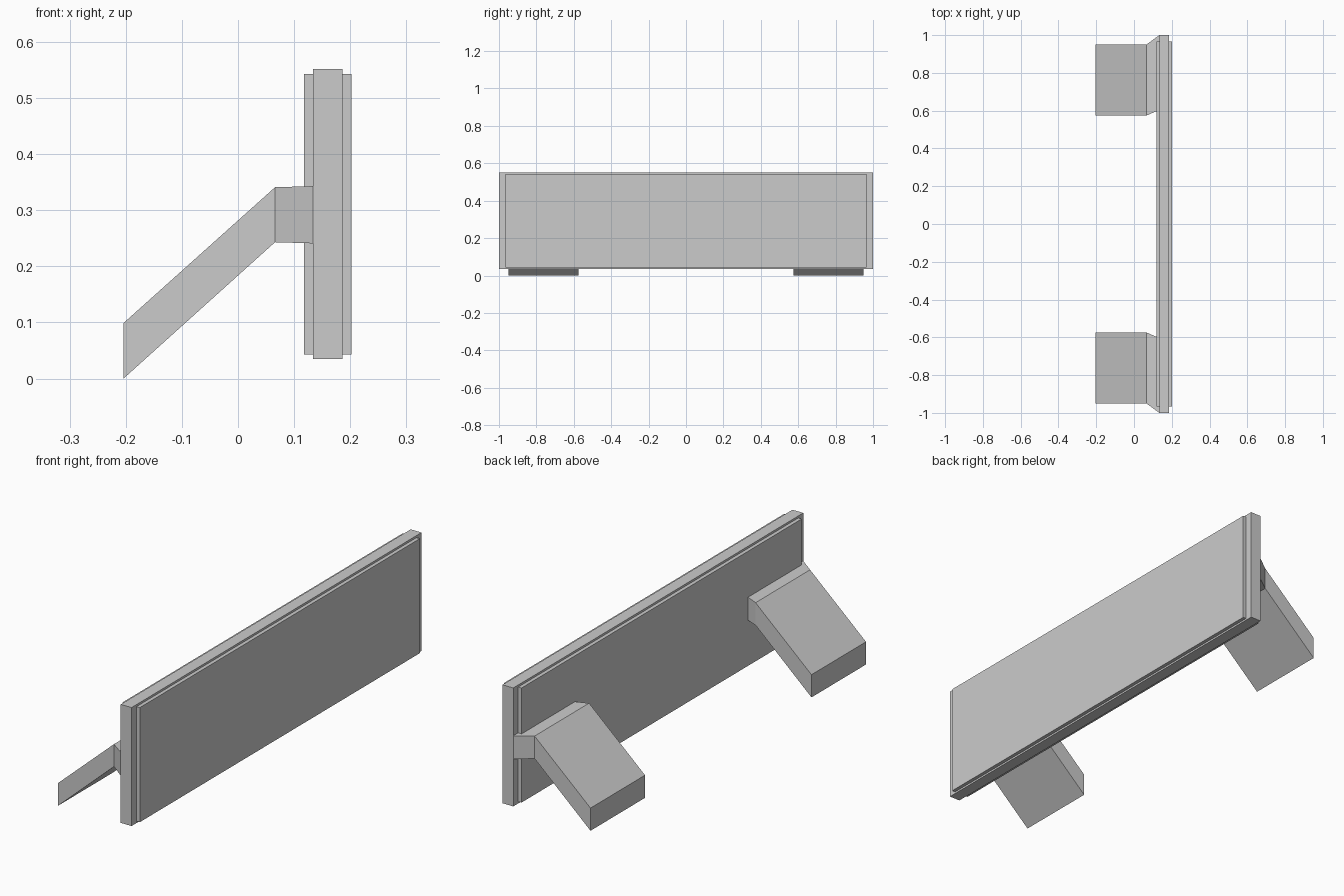
import bpy, bmesh

if "Cube" in bpy.data.objects:
    bpy.data.objects.remove(bpy.data.objects["Cube"])


def box(name, x0, x1, y, z0, z1):
    """Box symmetric about y = 0."""
    bpy.ops.mesh.primitive_cube_add(size=1, location=((x0 + x1) / 2, 0, (z0 + z1) / 2))
    ob = bpy.context.object
    ob.name = name
    ob.scale = (x1 - x0, 2 * y, z1 - z0)
    bpy.ops.object.transform_apply(location=True, rotation=False, scale=True)
    return ob


def loft(name, sections):
    """Solid through rectangular sections (x, y0, y1, z0, z1), mirrored over y."""
    bm = bmesh.new()
    rings = [[bm.verts.new((x, y, z)) for y, z in ((y0, z0), (y1, z0), (y1, z1), (y0, z1))]
             for x, y0, y1, z0, z1 in sections]
    for a, b in zip(rings, rings[1:]):
        for i in range(4):
            j = (i + 1) % 4
            bm.faces.new((a[i], a[j], b[j], b[i]))
    bm.faces.new(rings[0])
    bm.faces.new(rings[-1])
    bmesh.ops.recalc_face_normals(bm, faces=bm.faces)
    me = bpy.data.meshes.new(name)
    bm.to_mesh(me)
    bm.free()
    ob = bpy.data.objects.new(name, me)
    bpy.context.collection.objects.link(ob)
    mir = ob.modifiers.new("Mirror", 'MIRROR')
    mir.use_axis = (False, True, False)
    mir.use_mirror_merge = False
    return ob


# Upright board with a slightly smaller raised panel on each face
box("board_core", 0.134, 0.186, 1.0, 0.035, 0.552)
box("front_panel", 0.186, 0.202, 0.966, 0.043, 0.543)
box("back_panel", 0.118, 0.134, 0.966, 0.043, 0.543)

# Sloping support arms, flaring where they meet the board
loft("support_arms", [
    (-0.204, 0.574, 0.95, 0.0, 0.099),
    (0.066, 0.574, 0.95, 0.243, 0.341),
    (0.134, 0.604, 1.0, 0.241, 0.343),
])
